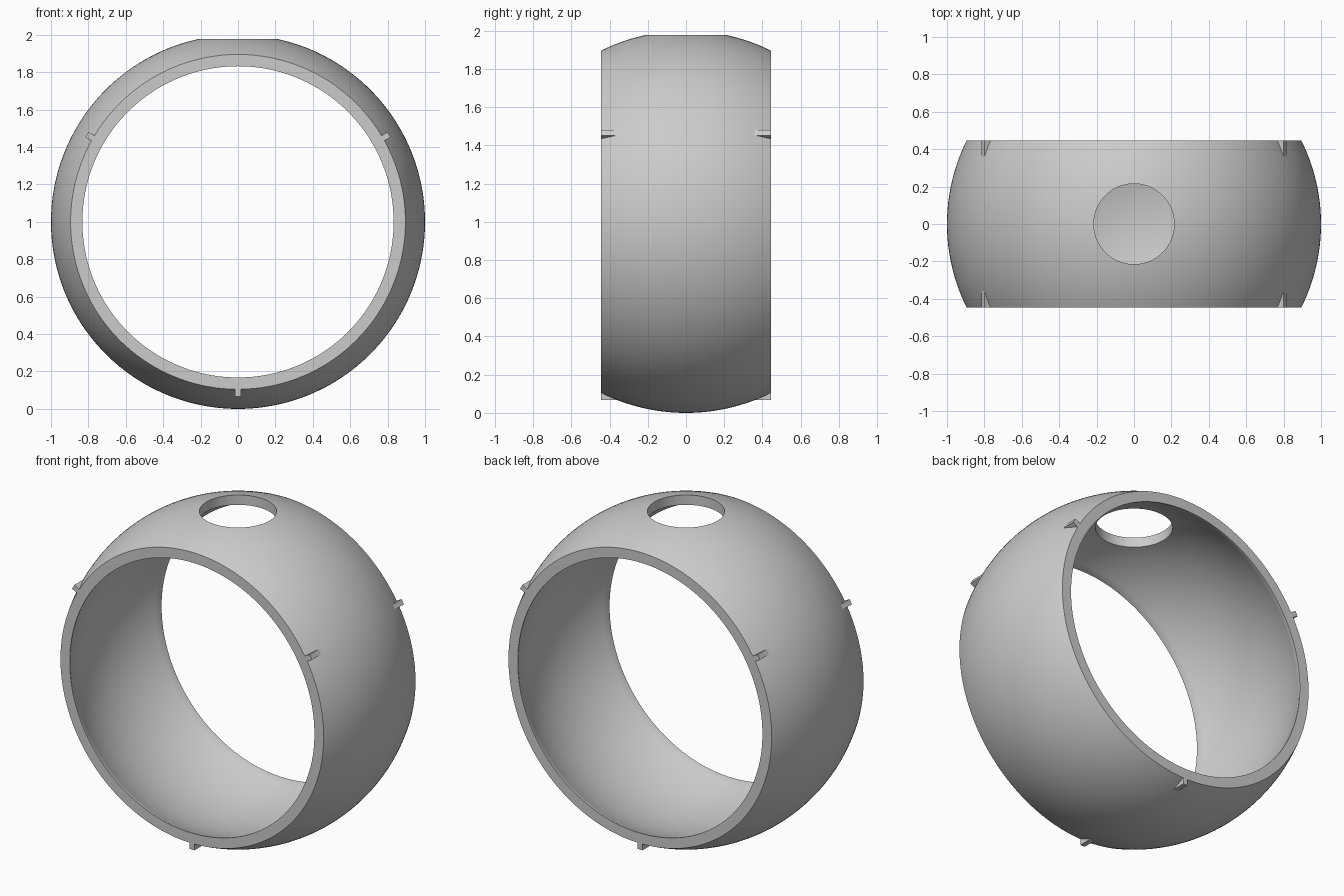
import bpy, bmesh
from math import pi, sin, cos, asin, radians, sqrt
from mathutils import Matrix, Vector

cube = bpy.data.objects.get("Cube")
if cube:
    bpy.data.objects.remove(cube, do_unlink=True)

OUTER, INNER, BORE, HALF = 1.0, 0.941, 0.832, 0.446
CENTRE = Vector((0, 0, 1))

grey = bpy.data.materials.new("plain grey")
grey.use_nodes = True
colour = (0.6, 0.6, 0.6, 1)
grey.diffuse_color = colour
grey.node_tree.nodes["Principled BSDF"].inputs["Base Color"].default_value = colour


def add_object(name, bm):
    bmesh.ops.recalc_face_normals(bm, faces=bm.faces)
    mesh = bpy.data.meshes.new(name)
    bm.to_mesh(mesh)
    bm.free()
    mesh.materials.append(grey)
    obj = bpy.data.objects.new(name, mesh)
    bpy.context.collection.objects.link(obj)
    return obj


def activate(obj):
    bpy.ops.object.select_all(action='DESELECT')
    obj.select_set(True)
    bpy.context.view_layer.objects.active = obj


def arc(radius, half_width, steps):
    """Points (distance from axis, y) along a sphere of the given radius."""
    limit = asin(half_width / radius)
    angles = [limit * (2 * i / steps - 1) for i in range(steps + 1)]
    return [(radius * cos(a), radius * sin(a)) for a in angles]


# Hollow spherical band: outer arc, flat rims, short straight lips, inner arc
lip = sqrt(INNER ** 2 - BORE ** 2)
profile = arc(OUTER, HALF, 32) + [(BORE, HALF)] + arc(INNER, lip, 24)[::-1] + [(BORE, -HALF)]
SEGMENTS = 192
bm = bmesh.new()
rings = []
for s in range(SEGMENTS):
    a = 2 * pi * s / SEGMENTS
    rings.append([bm.verts.new(CENTRE + Vector((r * cos(a), y, r * sin(a)))) for r, y in profile])
for s, ring in enumerate(rings):
    following = rings[(s + 1) % SEGMENTS]
    for i in range(len(profile)):
        j = (i + 1) % len(profile)
        bm.faces.new((ring[i], ring[j], following[j], following[i]))
band = add_object("spherical_band", bm)

# Round hole through the top
bm = bmesh.new()
bmesh.ops.create_cone(bm, cap_ends=True, segments=96, radius1=0.215, radius2=0.215,
                      depth=0.6, matrix=Matrix.Translation((0, 0, 2)))
cutter = add_object("hole_cutter", bm)
cutter.hide_render = True
cut = band.modifiers.new("top_hole", 'BOOLEAN')
cut.operation = 'DIFFERENCE'
cut.solver = 'EXACT'
cut.object = cutter
activate(band)
bpy.ops.object.modifier_apply(modifier=cut.name)
bpy.data.objects.remove(cutter, do_unlink=True)
bpy.ops.object.shade_smooth_by_angle(angle=radians(30))

# Three small locating tabs on each rim, flush with the flat faces
TAB_IN, TAB_OUT, TAB_LONG, TAB_WIDE = 0.88, 0.933, 0.11, 0.032
for side, y_sign in (("front", -1), ("back", 1)):
    for place, degrees in (("left", 30), ("right", 150), ("bottom", 270)):
        size = Matrix.Diagonal((TAB_OUT - TAB_IN, TAB_LONG, TAB_WIDE, 1))
        offset = Matrix.Translation(((TAB_IN + TAB_OUT) / 2, y_sign * (HALF - TAB_LONG / 2), 0))
        turn = Matrix.Rotation(-radians(degrees), 4, 'Y')
        bm = bmesh.new()
        bmesh.ops.create_cube(bm, size=1, matrix=Matrix.Translation(CENTRE) @ turn @ offset @ size)
        add_object(f"{side}_{place}_tab", bm)
